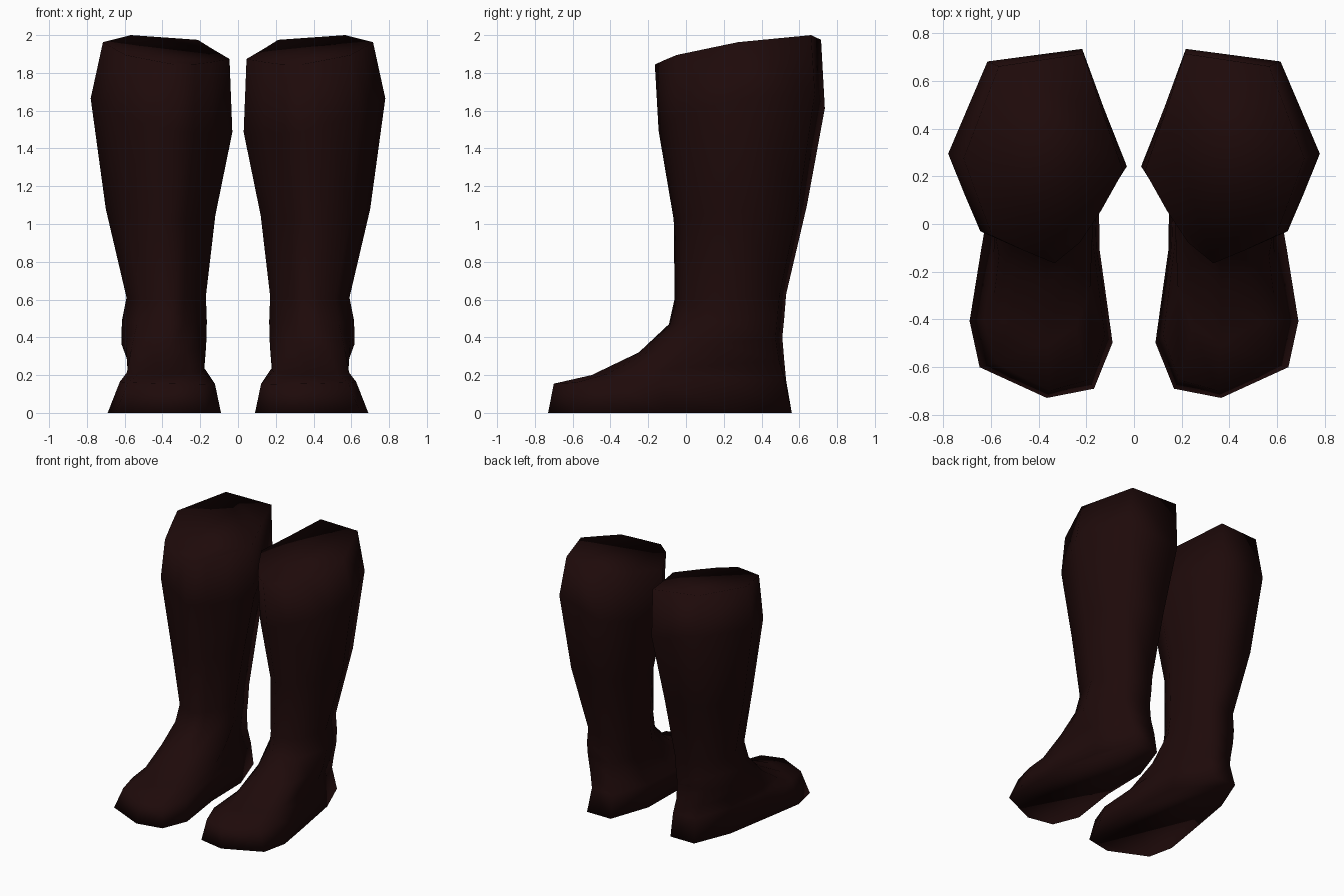
import bpy, bmesh

if "Cube" in bpy.data.objects:
    bpy.data.objects.remove(bpy.data.objects["Cube"])

# dark leather colour
leather = bpy.data.materials.new("dark_brown_leather")
leather.diffuse_color = (0.013, 0.003, 0.003, 1)
leather.use_nodes = True
leather.node_tree.nodes["Principled BSDF"].inputs["Base Color"].default_value = leather.diffuse_color

# Cross-sections: u = inner to outer side, v = toe to heel, same point order
CALF = [(.25, 1), (.78, .94), (1, .5), (.91, .31), (.82, .13), (.62, .06),
        (.43, 0), (.27, .1), (.14, .25), (0, .44), (.13, .72)]
FOOT = [(.28, 1), (.62, 1), (.81, .78), (.92, .48), (1, .25), (.93, .10),
        (.46, 0), (.13, .03), (0, .18), (.09, .48), (.1, .76)]

# Rings: x inner, x outer, y front, y back, z front, z back, side tilt, calf share
RINGS = [
    (.09, .69, -.73, .56, 0, 0, 0, 0),                # sole
    (.115, .635, -.70, .53, .15, .17, .01, .1),       # toe box
    (.155, .625, -.50, .52, .20, .28, 0, .45),        # instep
    (.16, .635, -.25, .51, .32, .40, 0, .8),
    (.165, .615, -.09, .52, .47, .50, 0, 1),
    (.17, .59, -.06, .53, .61, .63, -.01, 1),         # ankle
    (.12, .70, -.065, .64, 1.01, 1.09, .03, 1),       # lower calf
    (.03, .78, -.145, .735, 1.42, 1.57, .17, 1),      # upper calf
    (.045, .715, -.165, .715, 1.81, 1.955, .08, 1),   # rim
]


def ring_points(x0, x1, y0, y1, zf, zb, tilt, share):
    for (fu, fv), (cu, cv) in zip(FOOT, CALF):
        u, v = fu + (cu - fu) * share, fv + (cv - fv) * share
        z = zf + (zb - zf) * v + tilt * u
        yield (x0 + (x1 - x0) * u, y0 + (y1 - y0) * v, min(z, 2.0))


# boot shell lofted through the rings, closed at sole and rim
bm = bmesh.new()
loops = [[bm.verts.new(p) for p in ring_points(*r)] for r in RINGS]
n = len(CALF)
for low, high in zip(loops, loops[1:]):
    for i in range(n):
        j = (i + 1) % n
        bm.faces.new((low[i], low[j], high[j], high[i]))
bm.faces.new(loops[0])
bm.faces.new(loops[-1])
bmesh.ops.recalc_face_normals(bm, faces=bm.faces)
for f in bm.faces:
    f.smooth = True

mesh = bpy.data.meshes.new("boots")
bm.to_mesh(mesh)
bm.free()
mesh.materials.append(leather)
boots = bpy.data.objects.new("boots", mesh)
bpy.context.collection.objects.link(boots)

# second boot
mirror = boots.modifiers.new("mirror", 'MIRROR')
mirror.use_axis = (True, False, False)
mirror.use_mirror_merge = False
